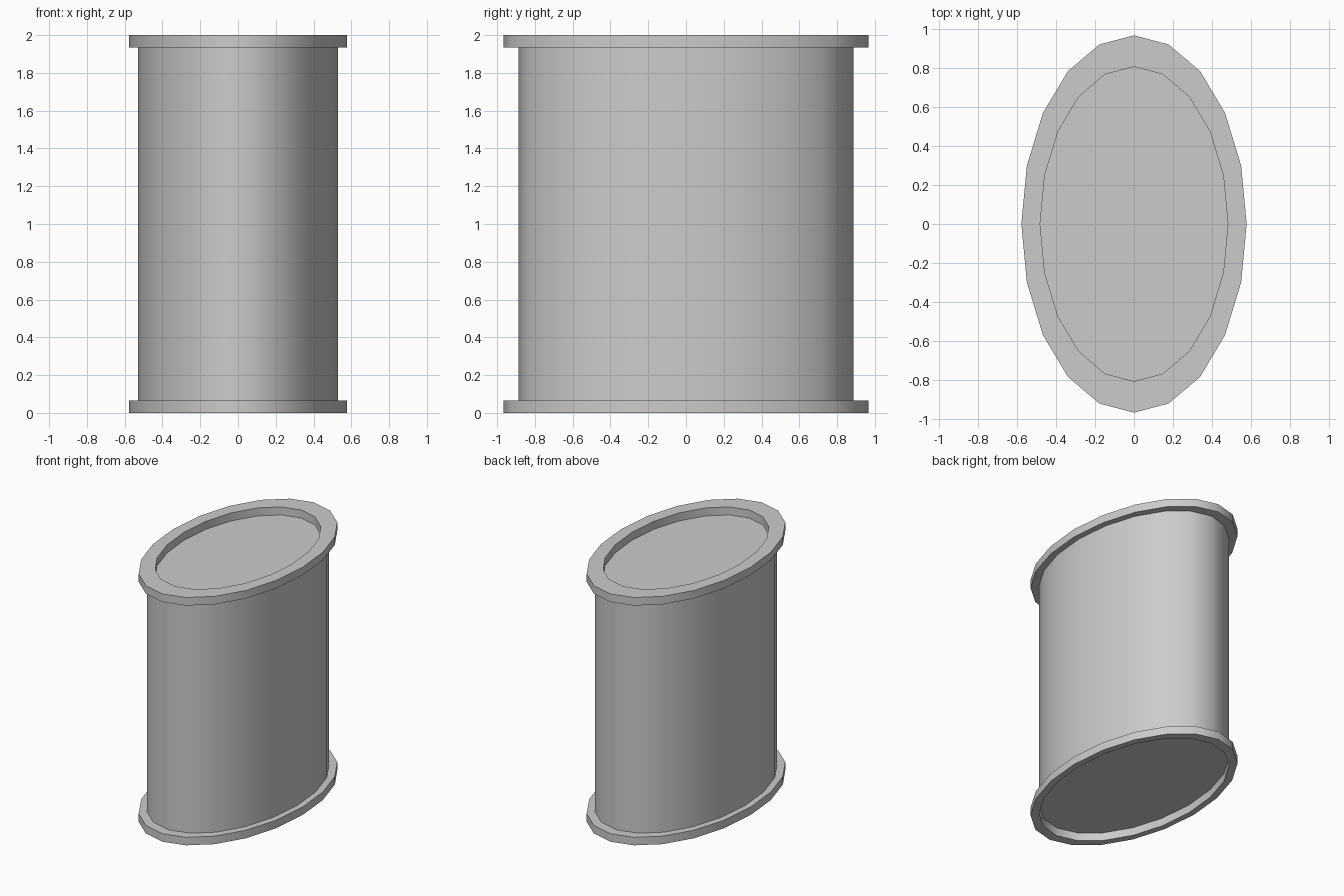
import bpy, bmesh, math

if "Cube" in bpy.data.objects:
    bpy.data.objects.remove(bpy.data.objects["Cube"])

SIDES = 20
RATIO = 0.597   # ellipse width / depth
RIM = 0.065     # rim height


def lathe(name, profile, closed=False, caps=False):
    """Sweep a (depth radius, z) profile around a 20-sided ellipse."""
    bm = bmesh.new()
    rings = []
    for r, z in profile:
        ring = []
        for i in range(SIDES):
            a = 2 * math.pi * i / SIDES
            ring.append(bm.verts.new((r * RATIO * math.cos(a), r * math.sin(a), z)))
        rings.append(ring)
    pairs = list(zip(rings, rings[1:]))
    if closed:
        pairs.append((rings[-1], rings[0]))
    for lo, hi in pairs:
        for i in range(SIDES):
            j = (i + 1) % SIDES
            bm.faces.new((lo[i], lo[j], hi[j], hi[i]))
    if caps:
        bm.faces.new(rings[0][::-1])
        bm.faces.new(rings[-1])
    bmesh.ops.recalc_face_normals(bm, faces=bm.faces[:])
    mesh = bpy.data.meshes.new(name)
    bm.to_mesh(mesh)
    bm.free()
    obj = bpy.data.objects.new(name, mesh)
    bpy.context.collection.objects.link(obj)
    bpy.ops.object.select_all(action='DESELECT')
    obj.select_set(True)
    bpy.context.view_layer.objects.active = obj
    bpy.ops.object.shade_smooth_by_angle(angle=math.radians(40))
    return obj


def rim(name, inner, outer, z):
    lathe(name, [(inner, z), (outer, z), (outer, z + RIM), (inner, z + RIM)], closed=True)


# Main can body, its end caps form the recessed floors
lathe("can_body", [(0.887, RIM), (0.887, 2 - RIM)], caps=True)
# Flanged rims: thin at the bottom, wide at the top
rim("bottom_rim", 0.887, 0.967, 0)
rim("top_rim", 0.806, 0.967, 2 - RIM)
